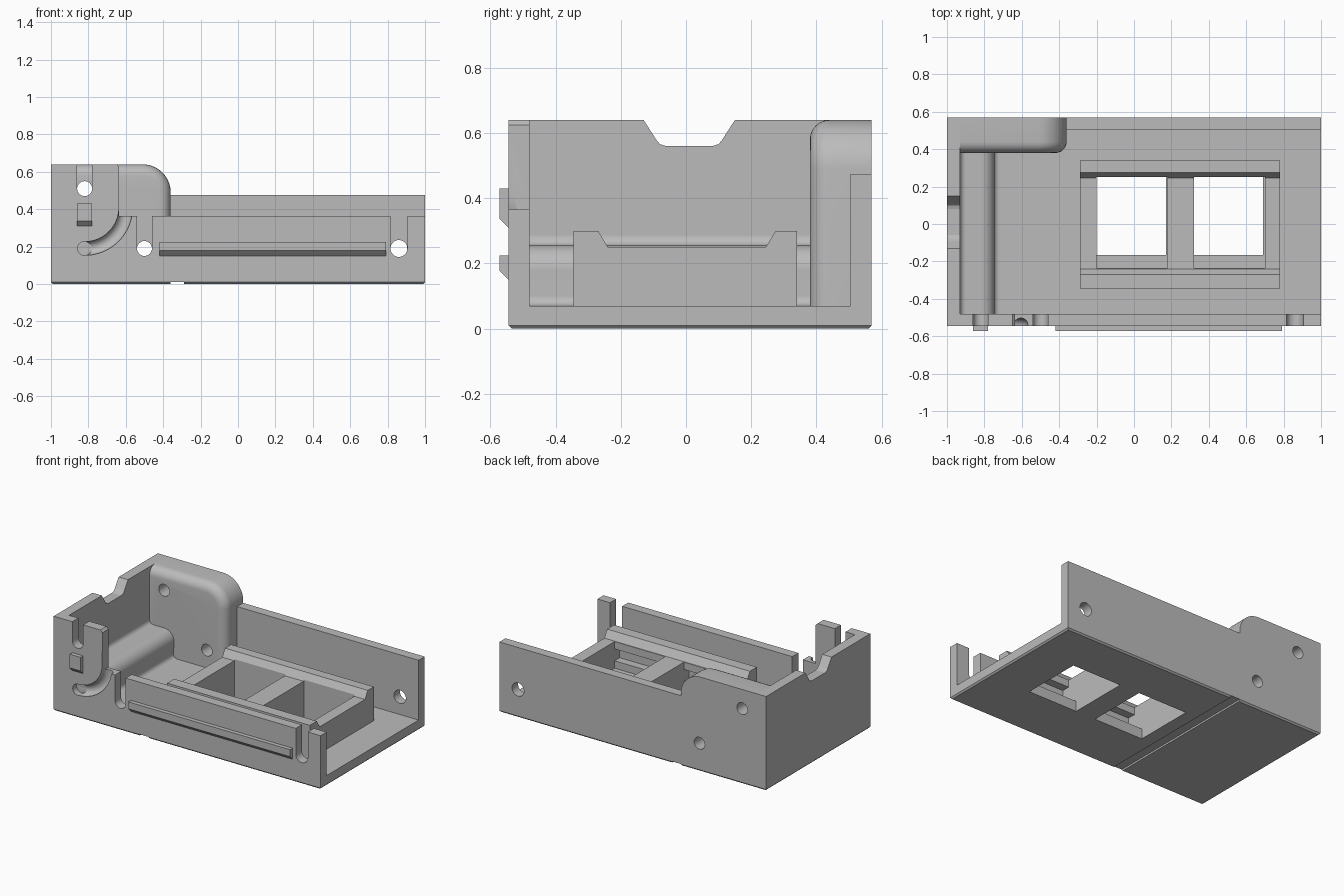
import bpy, bmesh
from math import sin, cos, pi

cube = bpy.data.objects.get("Cube")
if cube:
    bpy.data.objects.remove(cube, do_unlink=True)

grey = bpy.data.materials.new("matte grey")
grey.use_nodes = True
grey.diffuse_color = (0.5, 0.5, 0.5, 1)
grey.node_tree.nodes["Principled BSDF"].inputs["Base Color"].default_value = (0.5, 0.5, 0.5, 1)


def arc(cx, cz, r, a0, a1, n=16):
    """Points along an arc, angles in units of pi."""
    steps = [(a0 + (a1 - a0) * i / n) * pi for i in range(n + 1)]
    return [(cx + r * cos(a), cz + r * sin(a)) for a in steps]


def prism(name, pts, axis, lo, hi, edge_rule=None, bevel=0.0, segments=1):
    """Extrude an outline of (x, z) along y, or (y, z) along x; bevel edges picked by a rule."""
    def place(p, d):
        return (d, p[0], p[1]) if axis == "x" else (p[0], d, p[1])
    bm = bmesh.new()
    a = [bm.verts.new(place(p, lo)) for p in pts]
    b = [bm.verts.new(place(p, hi)) for p in pts]
    bm.faces.new(a)
    bm.faces.new(b)
    for i in range(len(pts)):
        j = (i + 1) % len(pts)
        bm.faces.new((a[i], a[j], b[j], b[i]))
    bmesh.ops.recalc_face_normals(bm, faces=bm.faces)
    if edge_rule:
        edges = [e for e in bm.edges if edge_rule(e.verts[0].co, e.verts[1].co)]
        bmesh.ops.bevel(bm, geom=edges, offset=bevel, segments=segments,
                        profile=0.5, affect="EDGES")
    mesh = bpy.data.meshes.new(name)
    bm.to_mesh(mesh)
    bm.free()
    mesh.materials.append(grey)
    ob = bpy.data.objects.new(name, mesh)
    bpy.context.collection.objects.link(ob)
    return ob


def box(name, x0, x1, y0, y1, z0, z1, **kw):
    return prism(name, [(x0, z0), (x1, z0), (x1, z1), (x0, z1)], "y", y0, y1, **kw)


def activate(ob):
    bpy.ops.object.select_all(action="DESELECT")
    ob.select_set(True)
    bpy.context.view_layer.objects.active = ob


def cut(ob, *cutters):
    for c in cutters:
        c.hide_render = True
        m = ob.modifiers.new("cut", "BOOLEAN")
        m.operation, m.solver, m.object = "DIFFERENCE", "EXACT", c
        activate(ob)
        bpy.ops.object.modifier_apply(modifier=m.name)
        bpy.data.objects.remove(c, do_unlink=True)


def smooth(ob):
    activate(ob)
    bpy.ops.object.shade_smooth_by_angle(angle=0.6)


def hole(x, z, r, y0, y1):
    return prism("hole_cutter", arc(x, z, r, 0, 2, 32)[:-1], "y", y0, y1)


def slot(x, z, r):
    pts = arc(x, z, r, 1, 2) + [(x + r, 0.8), (x - r, 0.8)]
    return prism("slot_cutter", pts, "y", -0.7, -0.4)


FRONT, BACK, FLOOR, TOP = -0.545, 0.57, 0.07, 0.64
windows = [(-0.20, 0.18), (0.32, 0.70)]

# Base plate with chamfered lower edge, underside groove and two openings
base = box("base_plate", -1, 1, FRONT, BACK, 0, FLOOR,
           edge_rule=lambda p, q: p.z + q.z < 0.01, bevel=0.01)
cut(base, box("groove_cutter", -0.36, -0.29, -0.7, 0.7, -0.1, 0.012),
    *[box("opening_cutter", x0, x1 - 0.01, -0.165, 0.25, -0.1, 0.2) for x0, x1 in windows])

# Front wall: tall left end, three cable slots and a curved cable groove
front = prism("front_wall", [(-1, FLOOR), (1, FLOOR), (1, 0.365), (-0.635, 0.365),
                             (-0.635, 0.625), (-0.65, TOP), (-1, TOP)], "y", FRONT, -0.48)
curve = bpy.data.curves.new("groove_path", "CURVE")
curve.dimensions = "3D"
curve.bevel_depth, curve.bevel_resolution, curve.use_fill_caps = 0.0375, 6, True
path = [(-0.60, 0.5)] + arc(-0.82, 0.41, 0.22, 0, -0.5, 20)
spline = curve.splines.new("POLY")
spline.points.add(len(path) - 1)
for pt, (x, z) in zip(spline.points, path):
    pt.co = (x, -0.54, z, 1)
groove = bpy.data.objects.new("groove_cutter", curve)
bpy.context.collection.objects.link(groove)
activate(groove)
bpy.ops.object.convert(target="MESH")
groove = bpy.context.view_layer.objects.active
cut(front, slot(-0.82, 0.51, 0.04), slot(-0.50, 0.19, 0.04), slot(0.86, 0.19, 0.045),
    groove, hole(-0.82, 0.19, 0.0375, -0.7, -0.503))
smooth(front)

# Left wall with a rounded notch in its top edge
notch = [(-0.13, TOP), (-0.09, 0.578), (-0.08, 0.566), (-0.06, 0.56),
         (0.08, 0.56), (0.10, 0.566), (0.11, 0.578), (0.15, TOP)]
prism("left_wall", [(-0.48, FLOOR), (-0.48, TOP)] + notch + [(BACK, TOP), (BACK, FLOOR)],
      "x", -1, -0.93)

# Low back wall with a bolt hole
back = box("back_wall", -0.36, 1, 0.505, BACK, FLOOR, 0.475)
cut(back, hole(0.86, 0.19, 0.045, 0.4, 0.7))
smooth(back)

# Thick rounded corner block with two bolt holes
block = prism("corner_block", [(-0.93, FLOOR), (-0.36, FLOOR)]
              + arc(-0.51, 0.49, 0.15, 0, 0.5) + [(-0.93, TOP)], "y", 0.38, BACK,
              edge_rule=lambda p, q: max(p.y, q.y) < 0.4 and p.z + q.z > 0.2
              and p.x + q.x > -1.8, bevel=0.06, segments=6)
cut(block, hole(-0.82, 0.51, 0.04, 0.2, 0.7), hole(-0.50, 0.19, 0.04, 0.2, 0.7))
smooth(block)

# Rounded ridge along the left wall
ridge = prism("side_ridge", [(-0.93, FLOOR), (-0.72, FLOOR)]
              + arc(-0.72, 0.10, 0.03, 1.5, 1, 6) + arc(-0.82, 0.18, 0.075, 0, 0.5, 10)
              + arc(-0.90, 0.285, 0.03, 1.5, 1, 6), "x", -0.48, 0.38)
# The outline lies in x and z, so extrude it along y
bpy.data.objects.remove(ridge, do_unlink=True)
ridge = prism("side_ridge", [(-0.93, FLOOR), (-0.72, FLOOR)]
              + arc(-0.72, 0.10, 0.03, 1.5, 1, 6) + arc(-0.82, 0.18, 0.075, 0, 0.5, 10)
              + arc(-0.90, 0.285, 0.03, 1.5, 1, 6), "y", -0.48, 0.38)
smooth(ridge)

# Socket holder with raised sloping lips and two windows
holder = prism("socket_holder", [(-0.345, FLOOR), (-0.345, 0.30), (-0.27, 0.30), (-0.24, 0.25),
                                 (0.245, 0.25), (0.275, 0.30), (0.34, 0.30), (0.34, FLOOR)],
               "x", -0.29, 0.78)
for x0, x1 in windows:
    cut(holder, box("window_cutter", x0, x1, -0.235, 0.25, 0, 0.5),
        box("undercut_cutter", x0, x1, -0.29, 0, 0.12, 0.20))

# Front catches with a sloping underside
for name, x0, x1, z0, z1 in (("small_catch", -0.86, -0.78, 0.31, 0.43),
                             ("long_catch", -0.42, 0.79, 0.15, 0.225)):
    prism(name, [(FRONT, z0), (FRONT, z1), (-0.573, z1), (-0.573, z0 + 0.028)], "x", x0, x1)
